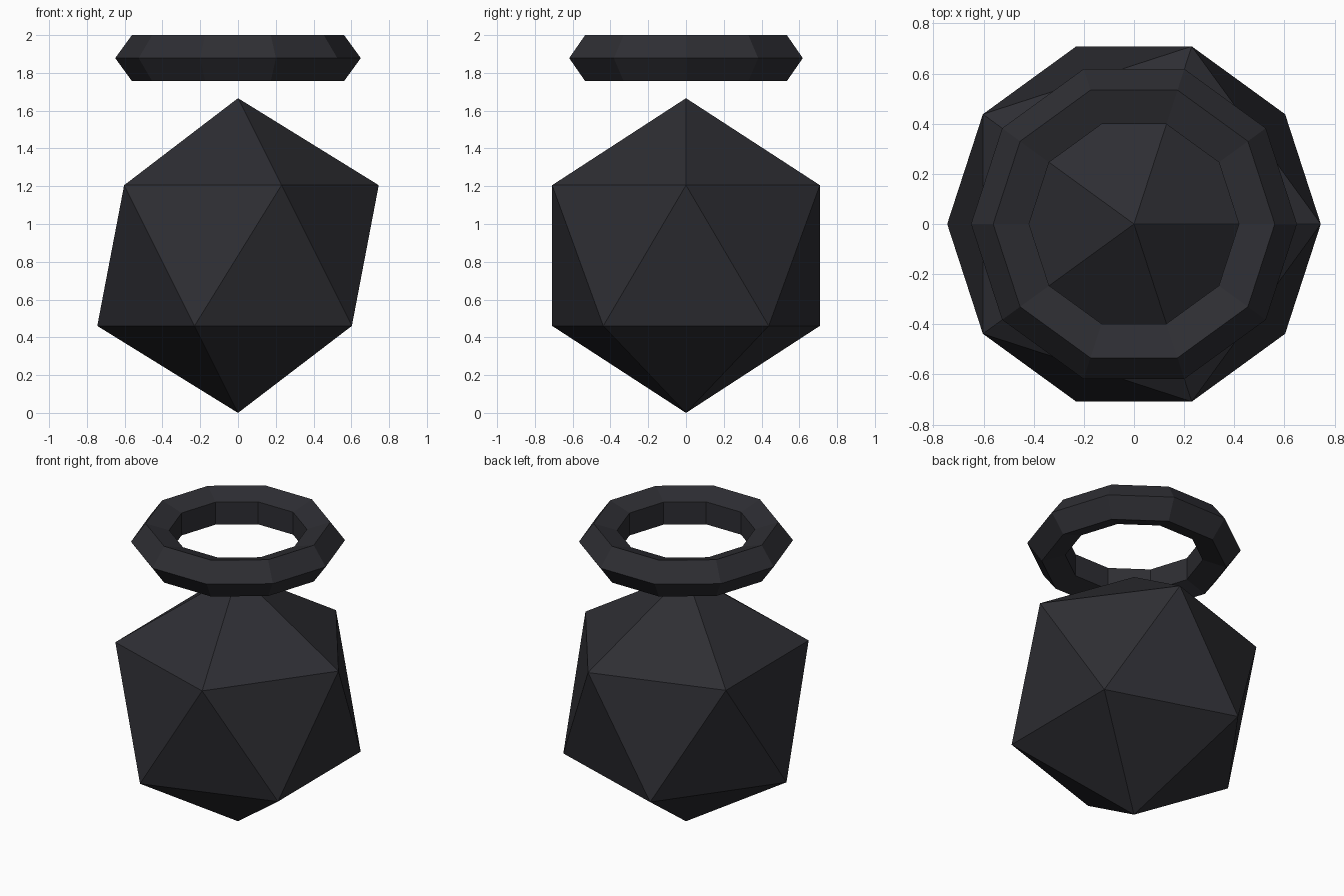
import bpy
import math

cube = bpy.data.objects.get("Cube")
if cube:
    bpy.data.objects.remove(cube, do_unlink=True)

# One dark charcoal colour for everything
COLOUR = (0.027, 0.027, 0.033, 1.0)
charcoal = bpy.data.materials.new("charcoal")
charcoal.use_nodes = True
charcoal.diffuse_color = COLOUR
shader = next(n for n in charcoal.node_tree.nodes if n.type == "BSDF_PRINCIPLED")
shader.inputs["Base Color"].default_value = COLOUR
shader.inputs["Roughness"].default_value = 0.8


def finish(name):
    """Name the new object, colour it and keep its facets flat."""
    obj = bpy.context.object
    obj.name = obj.data.name = name
    obj.data.materials.clear()
    obj.data.materials.append(charcoal)
    bpy.ops.object.shade_flat()
    return obj


# Body: a twenty-sided gem standing on its point
BODY_RADIUS = 0.833
bpy.ops.mesh.primitive_ico_sphere_add(
    subdivisions=1, radius=BODY_RADIUS, location=(0, 0, BODY_RADIUS))
finish("faceted_body")

# Halo: ten-sided ring with a five-sided section, floating above the body
TUBE = 0.128
half_height = TUBE * math.sin(math.radians(72))
bpy.ops.mesh.primitive_torus_add(
    major_segments=10, minor_segments=5,
    major_radius=0.522, minor_radius=TUBE,
    location=(0, 0, 2 - half_height))
finish("floating_ring")
